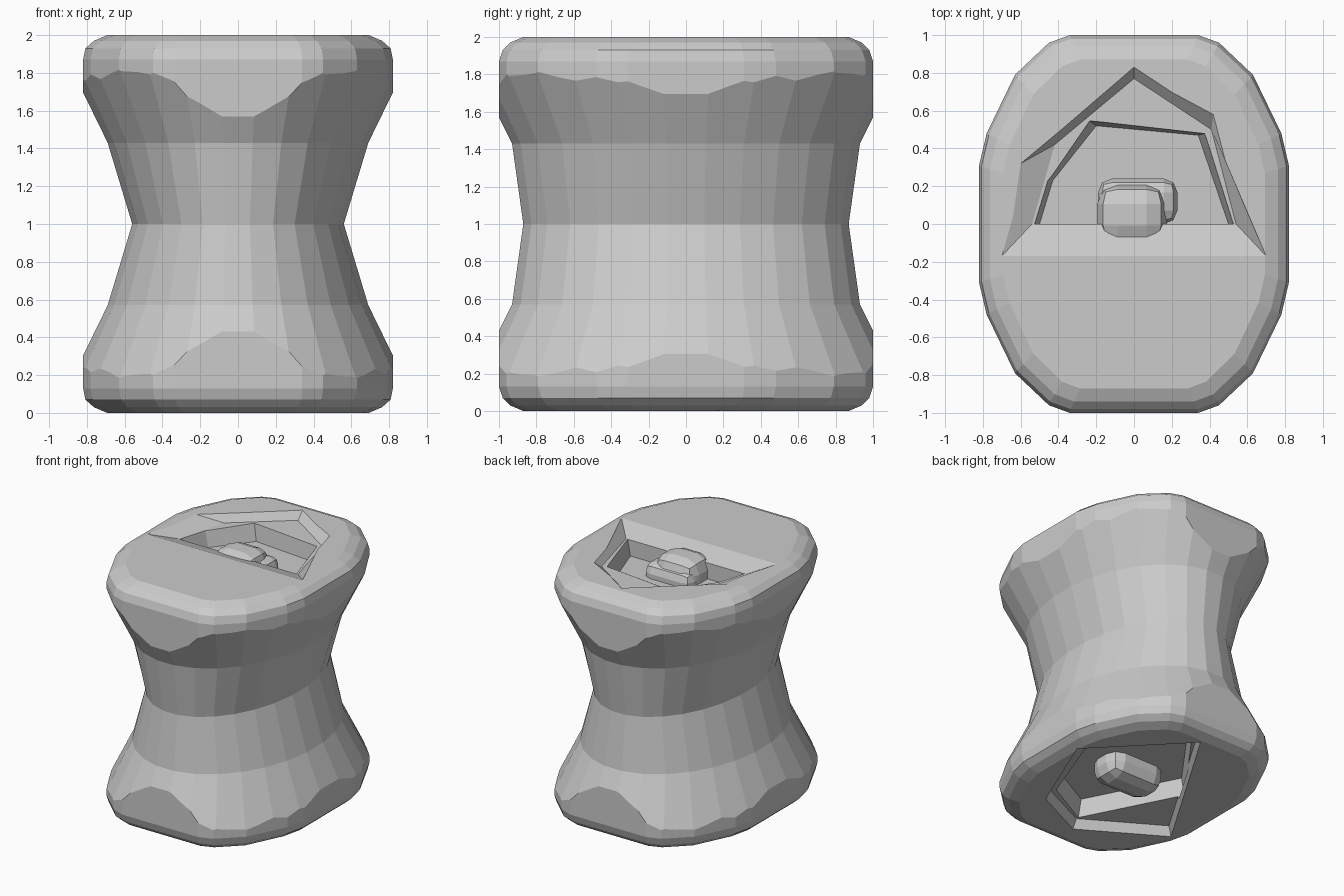
import bpy
import bmesh
from math import cos, sin, pi

cube = bpy.data.objects.get("Cube")
if cube:
    bpy.data.objects.remove(cube, do_unlink=True)

grey = bpy.data.materials.new("plain grey")
grey.use_nodes = True
grey.diffuse_color = (0.6, 0.6, 0.6, 1)
grey.node_tree.nodes["Principled BSDF"].inputs["Base Color"].default_value = (0.6, 0.6, 0.6, 1)


def loft(name, rings):
    """Closed solid through rings of (x, y, z) points with equal counts."""
    bm = bmesh.new()
    rows = [[bm.verts.new(p) for p in ring] for ring in rings]
    for a, b in zip(rows, rows[1:]):
        for i in range(len(a)):
            j = (i + 1) % len(a)
            bm.faces.new((a[i], a[j], b[j], b[i]))
    bm.faces.new(rows[0][::-1])
    bm.faces.new(rows[-1])
    bmesh.ops.recalc_face_normals(bm, faces=bm.faces)
    mesh = bpy.data.meshes.new(name)
    bm.to_mesh(mesh)
    bm.free()
    mesh.materials.append(grey)
    obj = bpy.data.objects.new(name, mesh)
    bpy.context.collection.objects.link(obj)
    return obj


def flat_ring(outline, z, sx=1, sy=1):
    return [(x * sx, y * sy, z) for x, y in outline]


def apply_modifiers(obj):
    dg = bpy.context.evaluated_depsgraph_get()
    mesh = bpy.data.meshes.new_from_object(obj.evaluated_get(dg))
    obj.modifiers.clear()
    obj.data = mesh


def combine(obj, cutter, operation):
    mod = obj.modifiers.new("cut", "BOOLEAN")
    mod.operation, mod.object, mod.solver = operation, cutter, "EXACT"
    apply_modifiers(obj)
    bpy.data.objects.remove(cutter, do_unlink=True)


# Waisted body: flared ellipses with flats facing the axes
def ellipse(rx, ry, z, n=28):
    grow = 1 / cos(pi / n)
    angles = [2 * pi * (i + 0.5) / n for i in range(n)]
    return [(rx * grow * cos(a), ry * grow * sin(a), z) for a in angles]


upper = [(0.69, 0.93, 0.43), (1.066, 1.315, 1.2)]
body = loft("waisted_body",
            [ellipse(x, y, 1 - h) for x, y, h in upper[::-1]]
            + [ellipse(0.56, 0.87, 1)]
            + [ellipse(x, y, 1 + h) for x, y, h in upper])

# Rounded prism that trims the flares to flat sides and soft rims
quarter = [(0.82, 0.31), (0.78, 0.48), (0.63, 0.79), (0.45, 0.96), (0.34, 1.0)]
outline = (quarter + [(-x, y) for x, y in quarter[::-1]]
           + [(-x, -y) for x, y in quarter] + [(x, -y) for x, y in quarter[::-1]])
rim = [(0.13, 1.0, 1.0), (0.07, 0.985, 0.98), (0.03, 0.93, 0.94), (0.0, 0.845, 0.87)]
trim = loft("trim_prism",
            [flat_ring(outline, d, sx, sy) for d, sx, sy in rim[::-1]]
            + [flat_ring(outline, 2 - d, sx, sy) for d, sx, sy in rim])
combine(body, trim, "INTERSECT")

# Stepped pocket in the top
mouth = [(-0.70, -0.17), (0.70, -0.17), (0.42, 0.58), (0.0, 0.83), (-0.60, 0.32)]
ledge = [(-0.54, 0.0), (0.54, 0.0), (0.41, 0.50), (0.0, 0.77), (-0.42, 0.42)]
step = [(-0.53, 0.0), (0.53, 0.0), (0.38, 0.48), (-0.24, 0.55), (-0.46, 0.23)]
base = [(-0.50, 0.0), (0.50, 0.0), (0.34, 0.47), (-0.20, 0.52), (-0.43, 0.23)]
mouth_out = [(2 * a[0] - b[0], 2 * a[1] - b[1]) for a, b in zip(mouth, ledge)]
combine(body, loft("top_pocket", [flat_ring(ledge, 1.94), flat_ring(mouth_out, 2.06)]), "DIFFERENCE")
combine(body, loft("top_step", [flat_ring(base, 1.81), flat_ring(step, 1.96)]), "DIFFERENCE")

# Stepped pocket in the underside, turned relative to the top one
under = [(0.71, 0.19), (0.07, 0.85), (-0.66, -0.36), (-0.03, -0.74), (0.41, -0.53)]
under_step = [(0.60, 0.17), (0.07, 0.75), (-0.42, 0.08), (-0.03, -0.68), (0.36, -0.47)]
combine(body, loft("under_pocket", [flat_ring(under, -0.07, 1.05, 1.05),
                                    flat_ring(under, 0.07, 0.94, 0.94)]), "DIFFERENCE")
combine(body, loft("under_step", [flat_ring(under_step, 0.05),
                                  flat_ring(under_step, 0.21, 0.94, 0.94)]), "DIFFERENCE")


# Rounded knobs inside the pockets
def knob(name, location, size):
    bm = bmesh.new()
    bmesh.ops.create_cube(bm, size=1)
    bmesh.ops.scale(bm, vec=size, verts=bm.verts)
    bmesh.ops.bevel(bm, geom=bm.edges[:], offset=min(size) * 0.36, segments=2,
                    profile=0.5, affect="EDGES")
    mesh = bpy.data.meshes.new(name)
    bm.to_mesh(mesh)
    bm.free()
    mesh.materials.append(grey)
    obj = bpy.data.objects.new(name, mesh)
    obj.location = location
    bpy.context.collection.objects.link(obj)


knob("top_knob", (-0.01, 0.05, 1.84), (0.37, 0.33, 0.30))
knob("top_knob_base", (0.02, 0.12, 1.82), (0.42, 0.24, 0.20))
knob("under_knob", (0.01, -0.06, 0.18), (0.50, 0.30, 0.28))
